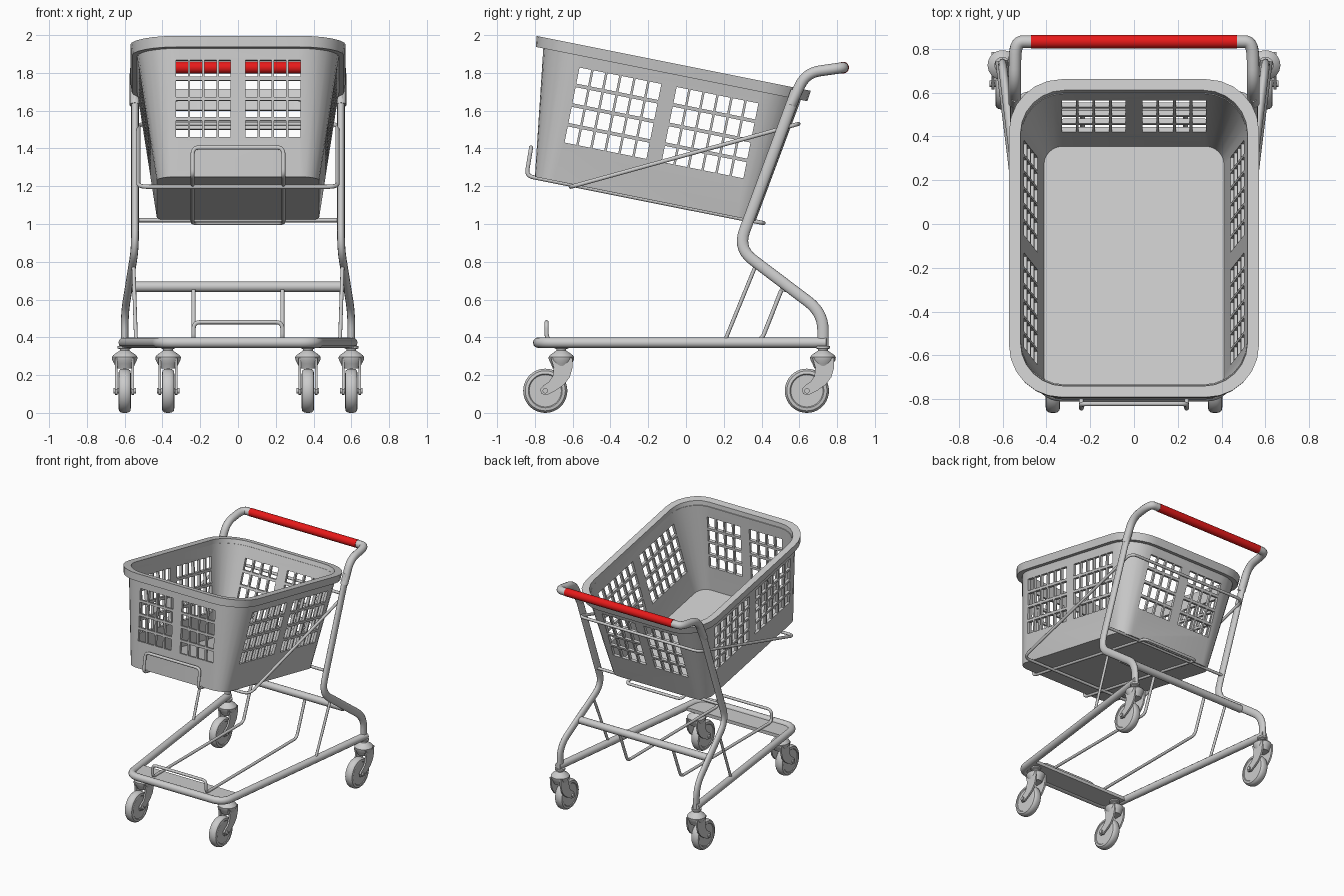
import bpy, bmesh, math
from mathutils import Matrix, Vector

if "Cube" in bpy.data.objects:
    bpy.data.objects.remove(bpy.data.objects["Cube"])

TAU = 2 * math.pi


def finish(ob, angle=35):
    bpy.ops.object.select_all(action='DESELECT')
    ob.select_set(True)
    bpy.context.view_layer.objects.active = ob
    if ob.type == 'CURVE':
        bpy.ops.object.convert(target='MESH')
        ob = bpy.context.object
    bpy.ops.object.shade_smooth_by_angle(angle=math.radians(angle))
    return ob


def mesh_object(name, bm):
    bmesh.ops.recalc_face_normals(bm, faces=bm.faces)
    me = bpy.data.meshes.new(name)
    bm.to_mesh(me)
    bm.free()
    ob = bpy.data.objects.new(name, me)
    bpy.context.collection.objects.link(ob)
    return ob


def loft(name, rings, loop=False):
    bm = bmesh.new()
    vs = [[bm.verts.new(p) for p in r] for r in rings]
    n = len(vs[0])
    pairs = list(zip(vs, vs[1:])) + ([(vs[-1], vs[0])] if loop else [])
    for a, b in pairs:
        for i in range(n):
            j = (i + 1) % n
            bm.faces.new((a[i], a[j], b[j], b[i]))
    if not loop:
        bm.faces.new(vs[0])
        bm.faces.new(vs[-1])
    return mesh_object(name, bm)


def lathe(name, profile, center, axis='Z', n=32):
    rings = []
    for r, h in profile:
        ring = []
        for i in range(n):
            c, s = r * math.cos(TAU * i / n), r * math.sin(TAU * i / n)
            ring.append(Vector((c, s, h) if axis == 'Z' else (h, c, s)) + Vector(center))
        rings.append(ring)
    return finish(loft(name, rings))


def fillet(pts, r, closed, n=7):
    pts = [Vector(p) for p in pts]
    out = []
    for i, p in enumerate(pts):
        if not closed and i in (0, len(pts) - 1):
            out.append(p)
            continue
        a, b = pts[i - 1] - p, pts[(i + 1) % len(pts)] - p
        a = p + a.normalized() * min(r, a.length * .48)
        b = p + b.normalized() * min(r, b.length * .48)
        for k in range(n + 1):
            t = k / n
            out.append(a * (1 - t) ** 2 + p * 2 * t * (1 - t) + b * t * t)
    return out


def tube(name, pts, radius, bend=.06, closed=False, sx=1.0):
    cu = bpy.data.curves.new(name, 'CURVE')
    cu.dimensions = '3D'
    cu.bevel_depth = radius
    cu.bevel_resolution = 4
    cu.use_fill_caps = True
    path = fillet([(x / sx, y, z) for x, y, z in pts], bend, closed)
    sp = cu.splines.new('POLY')
    sp.points.add(len(path) - 1)
    for q, p in zip(sp.points, path):
        q.co = (*p, 1)
    sp.use_cyclic_u = closed
    ob = bpy.data.objects.new(name, cu)
    ob.scale.x = sx
    bpy.context.collection.objects.link(ob)
    return finish(ob, 45)


def rounded(hx, y0, y1, r, z, n=6):
    ring = []
    corners = ((hx - r, y1 - r), (r - hx, y1 - r), (r - hx, y0 + r), (hx - r, y0 + r))
    for q, (cx, cy) in enumerate(corners):
        for k in range(n + 1):
            a = math.pi / 2 * (q + k / n)
            ring.append((cx + r * math.cos(a), cy + r * math.sin(a), z))
    return ring


# Basket shell, modelled level and then tilted forward-up
tilt = Matrix.Translation((0, -.80, 1.25)) @ Matrix.Rotation(-math.atan(.2), 4, 'X')
basket = loft('basket', [
    rounded(.43, 0, 1.192, .10, 0), rounded(.538, -.093, 1.305, .22, .70),
    rounded(.516, -.071, 1.283, .20, .70), rounded(.411, .019, 1.173, .085, .022)])
basket.matrix_world = tilt


# Grid openings through the side walls and the end walls
def cut_grid(name, starts, cols, along_y):
    bm = bmesh.new()
    for s in starts:
        for i in range(cols):
            for j in range(4):
                u, w = s + .032 + i * .0757, .252 + j * .106
                loc, size = ((0, u, w), (2, .063, .087)) if along_y else ((u, .6, w), (.063, 3, .087))
                bmesh.ops.create_cube(bm, size=1, matrix=Matrix.Translation(loc) @ Matrix.Diagonal((*size, 1)))
    cutter = mesh_object(name, bm)
    cutter.hide_render = True
    cutter.matrix_world = tilt
    mod = basket.modifiers.new(name, 'BOOLEAN')
    mod.operation, mod.solver, mod.object = 'DIFFERENCE', 'EXACT', cutter
    bpy.context.view_layer.objects.active = basket
    bpy.ops.object.modifier_apply(modifier=name)
    bpy.data.objects.remove(cutter)


cut_grid('side_openings', (.118, .642), 6, True)
cut_grid('end_openings', (-.329, .039), 4, False)
finish(basket, 30)

# Basket rim band
rim = loft('basket_rim', [
    rounded(.562, -.13, 1.336, .235, .675), rounded(.57, -.137, 1.343, .24, .733),
    rounded(.518, -.085, 1.292, .20, .733), rounded(.514, -.07, 1.282, .20, .675)], loop=True)
rim.matrix_world = tilt
finish(rim, 30)

# Handle grip
grip = lathe('handle_grip', [(.031, -.47), (.031, .47)], (0, .832, 1.828), 'X')
red = bpy.data.materials.new('red')
red.diffuse_color = (.8, .01, .01, 1)
red.use_nodes = True
red.node_tree.nodes["Principled BSDF"].inputs["Base Color"].default_value = red.diffuse_color
grip.data.materials.append(red)

# Side legs, handle ends and outer struts
for s, side in ((1, 'right'), (-1, 'left')):
    tube('handle_end_' + side, [(s * .47, .832, 1.828), (s * .542, .832, 1.828),
         (s * .545, .635, 1.80), (s * .545, .555, 1.63)], .029, .075)
    tube('leg_' + side, [(s * .545, .585, 1.705), (s * .545, .275, .87),
         (s * .60, .725, .53), (s * .60, .725, .34)], .03, .10, sx=.68)
    tube('outer_strut_' + side, [(s * .553, .365, .77), (s * .54, .205, .38)], .01)

# Cross bars
tube('leg_cross_bar', [(-.565, .525, .668), (.565, .525, .668)], .028)
tube('basket_cross_bar', [(-.54, .345, 1.02), (.54, .345, 1.02)], .011)

# Base frame and front plate
tube('base_frame', [(.605, .745, .372), (.415, -.782, .372),
     (-.415, -.782, .372), (-.605, .745, .372)], .028, .09)
loft('front_plate', [[(-.40, -.78, z), (.40, -.78, z), (.42, -.60, z), (-.42, -.60, z)] for z in (.352, .378)])

# Lower rack wire
tube('lower_rack_wire', [(.235, .505, .65), (.235, .40, .385), (.235, -.738, .385), (.235, -.738, .48),
     (-.235, -.738, .48), (-.235, -.738, .385), (-.235, .40, .385), (-.235, .505, .65)], .011, .035)

# Wire cradle under the basket and the sloping belt wire
tube('basket_cradle_wire', [(.24, .41, 1.005), (.24, -.845, 1.255), (.24, -.82, 1.405),
     (-.24, -.82, 1.405), (-.24, -.845, 1.255), (-.24, .41, 1.005)], .011, .035, closed=True)
tube('basket_belt_wire', [(.527, -.61, 1.197), (.527, .595, 1.53),
     (-.527, .595, 1.53), (-.527, -.61, 1.197)], .011, .06, closed=True)

# Castors
fork = [(-.055, .29), (.06, .29), (.058, .235), (.045, .19), (.015, .15), (-.03, .118), (-.075, .095),
        (-.105, .10), (-.112, .125), (-.095, .145), (-.065, .165), (-.045, .195), (-.04, .24)]
for name, cx, cy in (('front_right', .37, -.66), ('front_left', -.37, -.66),
                     ('rear_right', .60, .725), ('rear_left', -.60, .725)):
    lathe('castor_housing_' + name, [(.045, .235), (.055, .26), (.066, .28), (.068, .295), (.06, .306),
          (.04, .32), (.026, .33), (.026, .337), (.037, .342), (.037, .355)], (cx, cy, 0))
    for s in (1, -1):
        plate = loft('castor_fork_' + name, [[(cx + s * x, cy + y, z) for y, z in fork] for x in (.037, .05)])
        finish(plate)
    hub = (cx, cy - .085, .117)
    lathe('wheel_' + name, [(.085, -.028), (.09, -.033), (.106, -.03), (.114, -.021), (.117, -.008),
          (.117, .008), (.114, .021), (.106, .03), (.09, .033), (.085, .028)], hub, 'X', 40)
    lathe('axle_' + name, [(.014, -.06), (.014, .06)], hub, 'X', 16)
